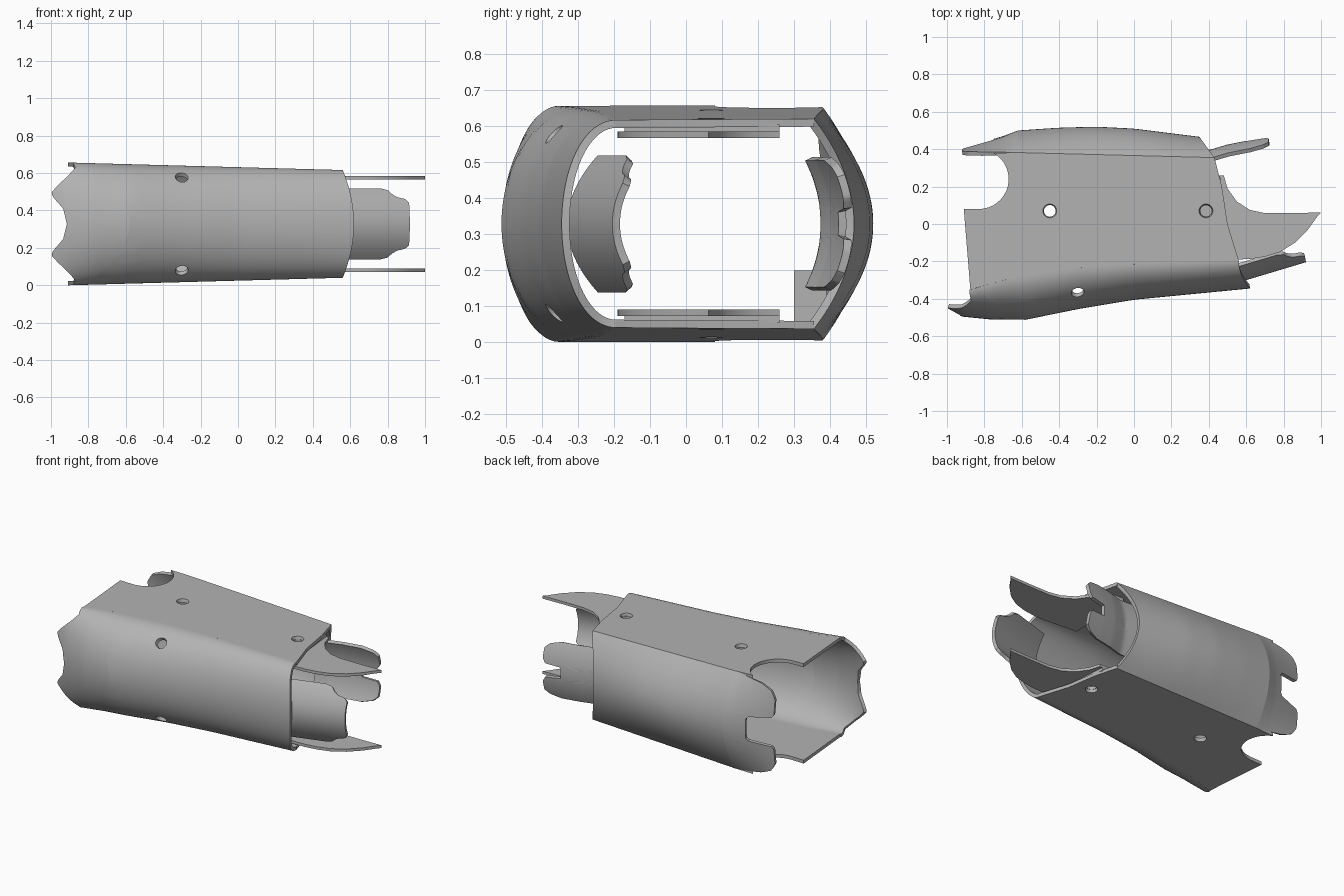
import bpy, bmesh, math
from mathutils import Vector

if "Cube" in bpy.data.objects:
    bpy.data.objects.remove(bpy.data.objects["Cube"], do_unlink=True)

MID = 0.328      # height of the symmetry plane
WALL = 0.022

grey = bpy.data.materials.new("satin grey")
grey.use_nodes = True
grey.diffuse_color = (0.45, 0.45, 0.45, 1)
grey.node_tree.nodes["Principled BSDF"].inputs["Base Color"].default_value = (0.45, 0.45, 0.45, 1)


def curve(pts):
    """Piecewise linear function through (input, output) points."""
    def f(x):
        x = min(max(x, pts[0][0]), pts[-1][0])
        for (a, p), (b, q) in zip(pts, pts[1:]):
            if x <= b:
                return p + (q - p) * (x - a) / (b - a)
    return f


def half_height(x):
    return 0.328 - 0.0274 * (x + 0.9)


def finish(name, bm, wall=0, cutters=()):
    me = bpy.data.meshes.new(name)
    bm.to_mesh(me)
    bm.free()
    ob = bpy.data.objects.new(name, me)
    bpy.context.collection.objects.link(ob)
    if wall:
        m = ob.modifiers.new("wall", 'SOLIDIFY')
        m.thickness, m.offset = wall, -1
    for c in cutters:
        m = ob.modifiers.new("hole", 'BOOLEAN')
        m.object, m.solver = c, 'EXACT'
    if ob.modifiers:
        dg = bpy.context.evaluated_depsgraph_get()
        baked = bpy.data.meshes.new_from_object(ob.evaluated_get(dg))
        ob.modifiers.clear()
        ob.data = baked
    for c in cutters:
        bpy.data.objects.remove(c, do_unlink=True)
    ob.data.materials.clear()
    ob.data.materials.append(grey)
    bpy.ops.object.select_all(action='DESELECT')
    ob.select_set(True)
    bpy.context.view_layer.objects.active = ob
    bpy.ops.object.shade_smooth_by_angle(angle=math.radians(32))
    return ob


def panel(name, depth, left, right, half, side, reach=1, cutters=(), nu=24, nv=64):
    """Curved wall: y = depth(x, t), t runs from -reach to reach over the height."""
    bm = bmesh.new()
    rows = []
    for j in range(nv + 1):
        t = side * reach * math.sin(math.pi / 2 * (2 * j / nv - 1))
        x0, x1 = left(abs(t)), right(abs(t))
        xs = [x0 + (x1 - x0) * i / nu for i in range(nu + 1)]
        rows.append([bm.verts.new((x, depth(x, t), MID + half(x) * t)) for x in xs])
    for a, b in zip(rows, rows[1:]):
        for i in range(nu):
            bm.faces.new((a[i], a[i + 1], b[i + 1], b[i]))
    return finish(name, bm, WALL, cutters)


def plate(name, outline, height, thick, sign, cutters=()):
    """Flat sheet from an x-y outline; sign -1 mirrors it to the underside."""
    bm = bmesh.new()
    face = bm.faces.new([bm.verts.new((x, y, MID + sign * height(x))) for x, y in outline])
    new = bmesh.ops.extrude_face_region(bm, geom=[face])["geom"]
    bmesh.ops.translate(bm, vec=(0, 0, -sign * thick),
                        verts=[v for v in new if isinstance(v, bmesh.types.BMVert)])
    bmesh.ops.recalc_face_normals(bm, faces=bm.faces)
    return finish(name, bm, 0, cutters)


def cutter(point, normal, r_out=0.045, r_in=0.024):
    """Countersunk hole cutter, wide side along the normal."""
    n = Vector(normal).normalized()
    bm = bmesh.new()
    bmesh.ops.create_cone(bm, cap_ends=True, segments=24, radius1=r_in, radius2=r_out, depth=0.08)
    q = Vector((0, 0, 1)).rotation_difference(n)
    for v in bm.verts:
        v.co = q @ v.co + Vector(point)
    ob = finish("hole_cutter", bm)
    ob.hide_render = True
    return ob


# Front wall: elliptical bulge, split at a curved seam
front_rim = curve([(-1, -0.37), (-0.87, -0.35), (-0.7, -0.3), (-0.3, -0.235), (0, -0.215), (0.56, -0.195)])
front_mid = curve([(-1, -0.46), (-0.92, -0.495), (-0.77, -0.51), (-0.58, -0.512),
                   (-0.3, -0.455), (0, -0.405), (0.62, -0.345)])


def front_depth(x, t):
    rim = front_rim(x)
    return rim + (front_mid(x) - rim) * math.sqrt(max(0, 1 - t * t))


def seam(t):
    return -0.58 - 0.24 * t * t


front_end = curve([(0, -0.915), (0.25, -0.935), (0.42, -0.985), (0.5, -1), (0.62, -0.965),
                   (0.78, -0.91), (0.92, -0.87), (1, -0.88)])
side_holes = []
for s in (1, -1):
    t = 0.8 * s
    side_holes.append(cutter((-0.3, front_depth(-0.3, t), MID + half_height(-0.3) * t), (0, -1, s)))
panel("front_wall", front_depth, seam, lambda t: 0.62 - 0.06 * t * t, half_height, 1,
      cutters=side_holes)
panel("front_flare", front_depth, front_end, seam, half_height, 1)

# Back wall: shallow parabolic bulge with a forked flap at its end
back_rim = curve([(-0.92, 0.37), (-0.62, 0.382), (0.43, 0.355)])
back_mid = curve([(-0.92, 0.405), (-0.8, 0.44), (-0.7, 0.47), (-0.62, 0.5), (-0.4, 0.515),
                  (-0.2, 0.52), (0, 0.51), (0.36, 0.465)])


def back_depth(x, t):
    return back_rim(x) + (back_mid(x) - back_rim(x)) * (1 - t * t)


flap_end = curve([(0, -0.75), (0.24, -0.75), (0.27, -0.9), (0.35, -0.92), (0.65, -0.92),
                  (0.8, -0.89), (0.9, -0.82), (0.97, -0.7), (1, -0.64)])
panel("back_wall", back_depth, lambda t: -0.62, lambda t: 0.35 + 0.08 * t * t, half_height, -1)
panel("back_flap", back_depth, flap_end, lambda t: -0.62, half_height, -1)

# Top and bottom plates with a round end notch and countersunk holes
scoop = [(-0.83 + 0.16 * math.cos(a), 0.24 + 0.16 * math.sin(a))
         for a in (math.radians(60 - 150 * i / 16) for i in range(17))]
front_edge = [(x, front_rim(x)) for x in (-0.875, -0.7, -0.3, 0, 0.56)]
plate_outline = scoop + [(-0.91, 0.08)] + front_edge + [(0.5, 0), (0.47, 0.2), (0.43, 0.355), (-0.62, 0.382)]
# Tongues that slide out past the right end
tongue_outline = [(0.3, -0.17), (0.55, -0.19), (0.62, -0.187), (0.7, -0.175), (0.78, -0.15),
                  (0.86, -0.1), (0.93, -0.03), (0.98, 0.04), (1, 0.062), (0.85, 0.058),
                  (0.7, 0.058), (0.62, 0.075), (0.55, 0.12), (0.5, 0.19), (0.48, 0.26), (0.3, 0.26)]
for side, s in (("top", 1), ("bottom", -1)):
    holes = [cutter((x, 0.07, MID + s * (half_height(x) - 0.01)), (0, 0, s)) for x in (-0.45, 0.385)]
    plate(side + "_plate", plate_outline, half_height, WALL, s, holes)
    plate(side + "_tongue", tongue_outline, lambda x: 0.256, 0.018, s)
    # rail joining the tongue to the plate
    plate(side + "_rail", [(0.3, -0.17), (0.5, -0.17), (0.46, 0.26), (0.3, 0.26)],
          lambda x: 0.275, 0.03, s, [cutter((0.385, 0.07, MID + s * 0.26), (0, 0, s), 0.03, 0.03)])

# Front tongue, narrowing in steps
front_tip = curve([(0, 0.92), (0.6, 0.915), (0.7, 0.895), (0.75, 0.85), (0.85, 0.82), (0.95, 0.8), (1, 0.76)])
panel("front_tongue", lambda x, t: -0.3 + 0.3 * (x - 0.6) + 0.085 * t * t,
      lambda t: 0.5, front_tip, lambda x: 0.19, 1)

# Back tongue, flaring outward with a slot
back_tip = curve([(0, 0.6), (0.2, 0.6), (0.23, 0.7), (0.4, 0.72), (0.75, 0.72), (0.9, 0.69), (1, 0.62)])
back_line = curve([(0.3, 0.4), (0.4, 0.395), (0.5, 0.425), (0.6, 0.445), (0.72, 0.465)])
panel("back_tongue", lambda x, t: back_line(x) - 0.045 * t * t,
      lambda t: 0.3, back_tip, lambda x: 0.185, -1)

# Small bracket inside the lower back corner
plate("inner_bracket", [(-0.6, 0.3), (-0.45, 0.3), (-0.45, 0.39), (-0.6, 0.39)],
      lambda x: 0.3, 0.17, -1)
